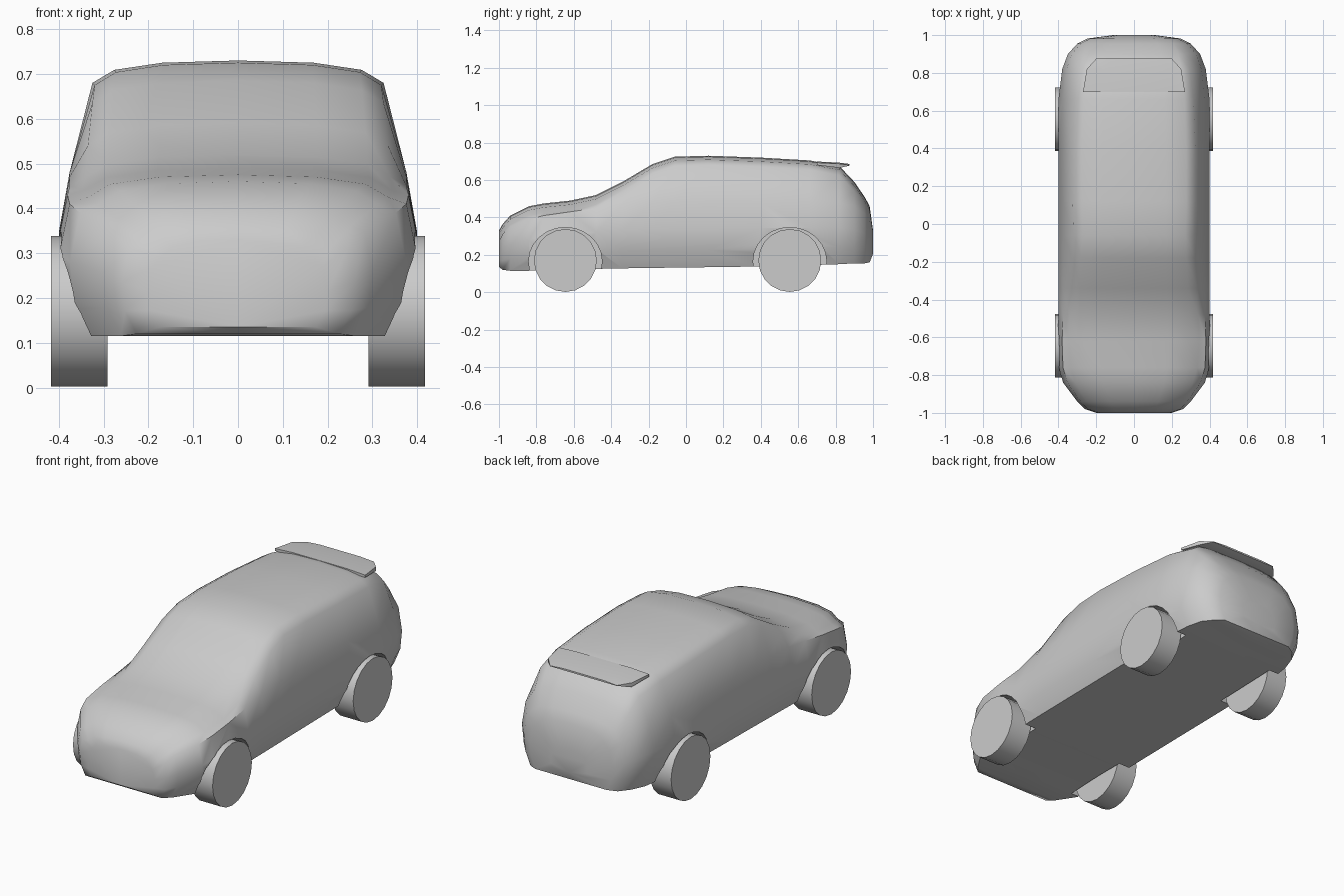
import bpy
import bmesh
import math

cube = bpy.data.objects.get("Cube")
if cube:
    bpy.data.objects.remove(cube, do_unlink=True)

# One plain grey for everything
grey = bpy.data.materials.new("light_grey")
grey.use_nodes = True
colour = (0.6, 0.6, 0.6, 1)
grey.diffuse_color = colour
grey.node_tree.nodes["Principled BSDF"].inputs["Base Color"].default_value = colour


def finish(name, bm):
    bmesh.ops.recalc_face_normals(bm, faces=bm.faces)
    mesh = bpy.data.meshes.new(name)
    bm.to_mesh(mesh)
    bm.free()
    mesh.materials.append(grey)
    obj = bpy.data.objects.new(name, mesh)
    bpy.context.collection.objects.link(obj)
    return obj


def activate(obj):
    bpy.ops.object.select_all(action="DESELECT")
    obj.select_set(True)
    bpy.context.view_layer.objects.active = obj


def smooth(obj, degrees):
    activate(obj)
    bpy.ops.object.shade_smooth_by_angle(angle=math.radians(degrees))


def loft(name, rings):
    bm = bmesh.new()
    loops = [[bm.verts.new(p) for p in ring] for ring in rings]
    count = len(loops[0])
    for a, b in zip(loops, loops[1:]):
        for i in range(count):
            j = (i + 1) % count
            bm.faces.new((a[i], a[j], b[j], b[i]))
    bm.faces.new(loops[0])
    bm.faces.new(loops[-1])
    return finish(name, bm)


def section(y, low, top, wide, belt, roof):
    """Closed cross-section: sill, waist, belt line, rounded roof edge."""
    span = top - low
    edge = min(0.05, span * 0.2)
    waist = low + (belt - low) * 0.6
    half = [(wide * 0.87, low),
            (wide * 0.97, low + (waist - low) * 0.45),
            (wide, waist),
            (wide * 0.25 + max(roof, wide * 0.92) * 0.75, belt),
            (roof, top - edge),
            (roof * 0.85, top - edge * 0.42),
            (roof * 0.52, top - edge * 0.1)]
    right = [(x, y, z) for x, z in half]
    left = [(-x, y, z) for x, z in reversed(half)]
    return right + [(0, y, top)] + left + [(0, y, low)]


# Body stations: y, underside, top, half width, belt height, roof half width
stations = [
    (-1.00, 0.135, 0.33, 0.20, 0.27, 0.17),
    (-0.98, 0.120, 0.365, 0.26, 0.31, 0.21),
    (-0.94, 0.115, 0.41, 0.30, 0.35, 0.25),
    (-0.84, 0.115, 0.46, 0.375, 0.39, 0.31),
    (-0.76, 0.120, 0.475, 0.40, 0.41, 0.335),
    (-0.62, 0.125, 0.49, 0.405, 0.43, 0.345),
    (-0.48, 0.125, 0.52, 0.40, 0.45, 0.34),
    (-0.34, 0.128, 0.59, 0.40, 0.47, 0.335),
    (-0.18, 0.130, 0.685, 0.40, 0.48, 0.325),
    (-0.06, 0.132, 0.725, 0.40, 0.48, 0.32),
    (0.12, 0.134, 0.73, 0.40, 0.48, 0.325),
    (0.40, 0.138, 0.72, 0.40, 0.48, 0.325),
    (0.66, 0.145, 0.705, 0.40, 0.48, 0.315),
    (0.82, 0.150, 0.675, 0.38, 0.48, 0.295),
    (0.90, 0.155, 0.59, 0.35, 0.46, 0.275),
    (0.955, 0.155, 0.51, 0.30, 0.42, 0.245),
    (0.982, 0.160, 0.46, 0.245, 0.38, 0.20),
    (1.00, 0.205, 0.33, 0.11, 0.28, 0.09),
]
body = loft("car_body", [section(*s) for s in stations])


def cylinder(name, x, y, z, radius, width, sides):
    bpy.ops.mesh.primitive_cylinder_add(
        vertices=sides, radius=radius, depth=width,
        location=(x, y, z), rotation=(0, math.pi / 2, 0))
    obj = bpy.context.object
    obj.name = name
    return obj


# Wheels and the arches cut for them
for end, y in (("front", -0.645), ("rear", 0.555)):
    for side, sign in (("left", 1), ("right", -1)):
        cutter = cylinder("arch_cutter", sign * 0.39, y, 0.165, 0.182, 0.22, 24)
        cutter.scale.y = 1.08
        cutter.hide_render = True
        activate(body)
        cut = body.modifiers.new("arch", "BOOLEAN")
        cut.operation = "DIFFERENCE"
        cut.solver = "EXACT"
        cut.object = cutter
        bpy.ops.object.modifier_apply(modifier=cut.name)
        bpy.data.objects.remove(cutter, do_unlink=True)

        wheel = cylinder(f"{end}_{side}_wheel", sign * 0.354, y, 0.17, 0.168, 0.126, 20)
        wheel.data.materials.append(grey)
        smooth(wheel, 35)
smooth(body, 50)

# Spoiler lip over the tailgate: y, half width, top, underside
lip = [(0.70, 0.27, 0.699, 0.68),
       (0.82, 0.25, 0.693, 0.665),
       (0.875, 0.20, 0.686, 0.677)]
spoiler = loft("roof_spoiler", [
    [(w, y, low), (w, y, top - 0.006), (w * 0.6, y, top), (-w * 0.6, y, top),
     (-w, y, top - 0.006), (-w, y, low)]
    for y, w, top, low in lip])
smooth(spoiler, 40)
